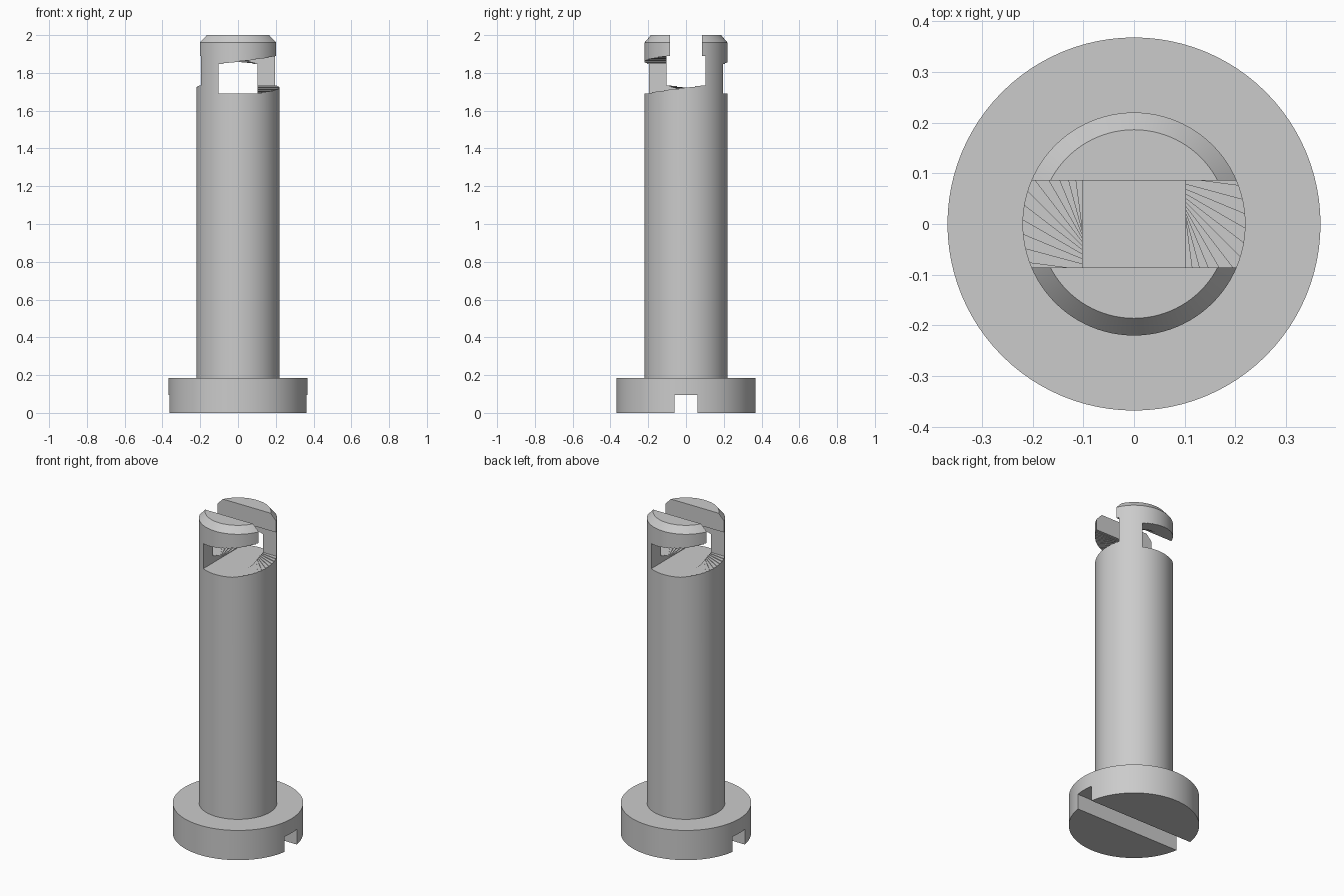
import bpy, bmesh
from math import radians, pi
from mathutils import Matrix, Vector

SIDES = 96
STEPS = 12            # positions of the locking bar over its quarter turn

default = bpy.data.objects.get("Cube")
if default:
    bpy.data.objects.remove(default, do_unlink=True)

steel = bpy.data.materials.new("plain grey")
steel.use_nodes = True
GREY = (0.6, 0.6, 0.6, 1)
steel.diffuse_color = GREY
steel.node_tree.nodes["Principled BSDF"].inputs["Base Color"].default_value = GREY


def add_object(name, bm):
    mesh = bpy.data.meshes.new(name)
    bm.to_mesh(mesh)
    bm.free()
    ob = bpy.data.objects.new(name, mesh)
    bpy.context.collection.objects.link(ob)
    return ob


def lathe(name, profile):
    """Spin a radius/height profile about z into a closed solid."""
    bm = bmesh.new()
    rings = []
    for r, z in profile:
        rings.append([bm.verts.new(Matrix.Rotation(2 * pi * i / SIDES, 3, 'Z') @ Vector((r, 0, z)))
                      for i in range(SIDES)])
    for low, high in zip(rings, rings[1:]):
        for i in range(SIDES):
            j = (i + 1) % SIDES
            bm.faces.new((low[i], low[j], high[j], high[i]))
    bm.faces.new(rings[0][::-1])
    bm.faces.new(rings[-1])
    return add_object(name, bm)


def cut(body, width, bottom, top, angle=0):
    """Cut a long bar, lying along x and turned about z, out of the body."""
    bm = bmesh.new()
    bmesh.ops.create_cube(bm, size=1)
    shape = (Matrix.Translation((0, 0, (bottom + top) / 2))
             @ Matrix.Rotation(radians(angle), 4, 'Z')
             @ Matrix.Diagonal((1.2, width, top - bottom, 1)))
    bm.transform(shape)
    cutter = add_object("cutter", bm)
    cutter.hide_render = True
    mod = body.modifiers.new("cut", 'BOOLEAN')
    mod.operation = 'DIFFERENCE'
    mod.solver = 'EXACT'
    mod.object = cutter
    bpy.ops.object.modifier_apply(modifier=mod.name)
    bpy.data.objects.remove(cutter, do_unlink=True)


# Flanged pin with a chamfered tip
pin = lathe("flanged_pin", [(0.368, 0), (0.368, 0.185), (0.22, 0.185),
                            (0.22, 1.96), (0.186, 2)])
pin.data.materials.append(steel)
bpy.ops.object.select_all(action='DESELECT')
pin.select_set(True)
bpy.context.view_layer.objects.active = pin

# Screwdriver slot under the flange
cut(pin, 0.12, -0.1, 0.095)

# Entry slot through the tip
cut(pin, 0.172, 1.80, 2.1)

# Helical bayonet channel, swept down by a bar turning a quarter turn
for i in range(STEPS + 1):
    t = i / STEPS
    drop = 0.042 * t
    cut(pin, 0.204, 1.733 - drop, 1.89 - drop, -90 * t)

bpy.ops.object.shade_smooth_by_angle(angle=radians(30))
